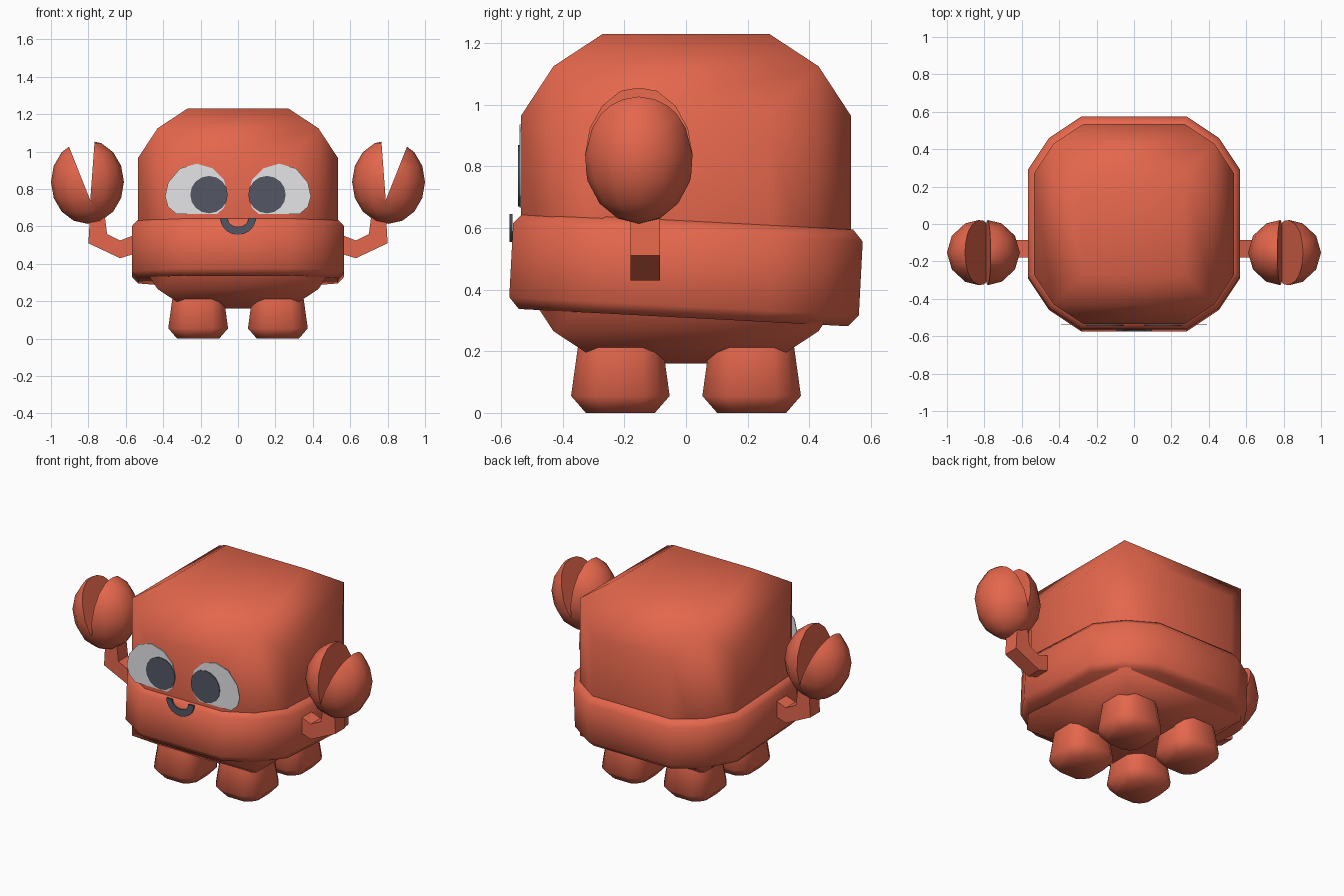
import bpy, bmesh, math
from mathutils import Matrix, Vector

if "Cube" in bpy.data.objects:
    bpy.data.objects.remove(bpy.data.objects["Cube"])


def material(name, rgb):
    m = bpy.data.materials.new(name)
    m.diffuse_color = (*rgb, 1)
    m.use_nodes = True
    m.node_tree.nodes["Principled BSDF"].inputs["Base Color"].default_value = m.diffuse_color
    return m


CORAL = material("coral red", (0.78, 0.135, 0.073))
WHITE = material("eye white", (0.78, 0.78, 0.80))
SLATE = material("dark slate", (0.087, 0.097, 0.13))


def finish(bm, name, mat, angle=60):
    """Turn a bmesh into a named, coloured and shaded object."""
    bmesh.ops.recalc_face_normals(bm, faces=bm.faces[:])
    me = bpy.data.meshes.new(name)
    bm.to_mesh(me)
    bm.free()
    me.materials.append(mat)
    ob = bpy.data.objects.new(name, me)
    bpy.context.collection.objects.link(ob)
    shade(ob, angle)
    return ob


def shade(ob, angle):
    bpy.ops.object.select_all(action='DESELECT')
    ob.select_set(True)
    bpy.context.view_layer.objects.active = ob
    bpy.ops.object.shade_smooth_by_angle(angle=math.radians(angle))


def outline(h):
    """Rounded square with twelve points."""
    pts = []
    for q in range(4):
        r = Matrix.Rotation(q * math.pi / 2, 2)
        pts += [r @ Vector(p) for p in ((h, h * .5), (h * .8, h * .8), (h * .5, h))]
    return pts


def stack(name, levels, matrix):
    """Solid of rounded squares: levels are (half width, z)."""
    bm = bmesh.new()
    rings = [[bm.verts.new((p.x, p.y, z)) for p in outline(h)] for h, z in levels]
    for a, b in zip(rings, rings[1:]):
        for i in range(12):
            j = (i + 1) % 12
            bm.faces.new((a[i], a[j], b[j], b[i]))
    bm.faces.new(rings[0][::-1])
    bm.faces.new(rings[-1])
    bm.transform(matrix)
    return finish(bm, name, CORAL)


def prism(name, pts, y0, y1, mat, angle=30):
    """Outline in x and z, extruded from y0 to y1."""
    bm = bmesh.new()
    f = bm.faces.new([bm.verts.new((x, y0, z)) for x, z in pts])
    ext = bmesh.ops.extrude_face_region(bm, geom=[f])['geom']
    bmesh.ops.translate(bm, vec=(0, y1 - y0, 0),
                        verts=[v for v in ext if isinstance(v, bmesh.types.BMVert)])
    return finish(bm, name, mat, angle)


# Body: cube with every side pushed out into a raised panel
bm = bmesh.new()
bmesh.ops.create_cube(bm, size=0.86, matrix=Matrix.Translation((0, 0, 0.695)))
bmesh.ops.inset_individual(bm, faces=bm.faces[:], thickness=0.16, depth=0.105,
                           use_even_offset=True)
finish(bm, "body", CORAL)

# Slightly tilted band around the lower body
stack("waist_band", [(0.535, -.157), (0.568, -.12), (0.568, .12), (0.535, .157)],
      Matrix.Translation((0, 0, 0.466)) @ Matrix.Rotation(math.radians(-3), 4, 'X'))

# Four stubby feet
for x, sx in ((-.213, "left"), (.213, "right")):
    for y, sy in ((-.213, "front"), (.213, "back")):
        stack(f"{sy}_{sx}_foot", [(.112, 0), (.16, .055), (.138, .213)],
              Matrix.Translation((x, y, 0)))

ARM = [(.50, .47), (.63, .43), (.80, .51), (.79, .68), (.715, .68),
       (.70, .56), (.63, .525), (.50, .575)]
NOTCH = [(.79, .74), (.744, 1.36), (1.02, 1.32)]
EYE = [(.39, .76), (.374, .834), (.31, .91), (.22, .936), (.134, .91), (.075, .85),
       (.055, .77), (.075, .70), (.11, .667), (.33, .667), (.374, .705)]

for s, side in ((-1, "left"), (1, "right")):
    # Bent arm
    prism(f"{side}_arm", [(s * x, z) for x, z in ARM], -.18, -.085, CORAL)

    # Claw: faceted egg with a wedge cut out of the top
    bm = bmesh.new()
    bmesh.ops.create_uvsphere(bm, u_segments=12, v_segments=8, radius=1)
    bm.transform(Matrix.Translation((s * .805, -.153, .838))
                 @ Matrix.Diagonal((.195, .18, .224, 1)))
    claw = finish(bm, f"{side}_claw", CORAL)
    cutter = prism("claw_cutter", [(s * x, z) for x, z in NOTCH], -.5, .2, CORAL)
    cutter.hide_render = True
    mod = claw.modifiers.new("notch", 'BOOLEAN')
    mod.operation, mod.solver, mod.object = 'DIFFERENCE', 'EXACT', cutter
    bpy.context.view_layer.objects.active = claw
    bpy.ops.object.modifier_apply(modifier=mod.name)
    bpy.data.objects.remove(cutter)
    shade(claw, 50)

    # Eye and pupil plates
    prism(f"{side}_eye", [(s * x, z) for x, z in EYE], -.541, -.536, WHITE)
    circle = [math.tau * i / 16 for i in range(16)]
    prism(f"{side}_pupil", [(s * .155 + .1 * math.cos(a), .77 + .1 * math.sin(a))
                            for a in circle], -.545, -.5405, SLATE)

# Smiling mouth: arc-shaped plate
arc = [math.pi * (1 + i / 10) for i in range(11)]
prism("mouth", [(.095 * math.cos(a), .645 + .09 * math.sin(a)) for a in arc]
      + [(.057 * math.cos(a), .645 + .047 * math.sin(a)) for a in reversed(arc)],
      -.572, -.563, SLATE)
